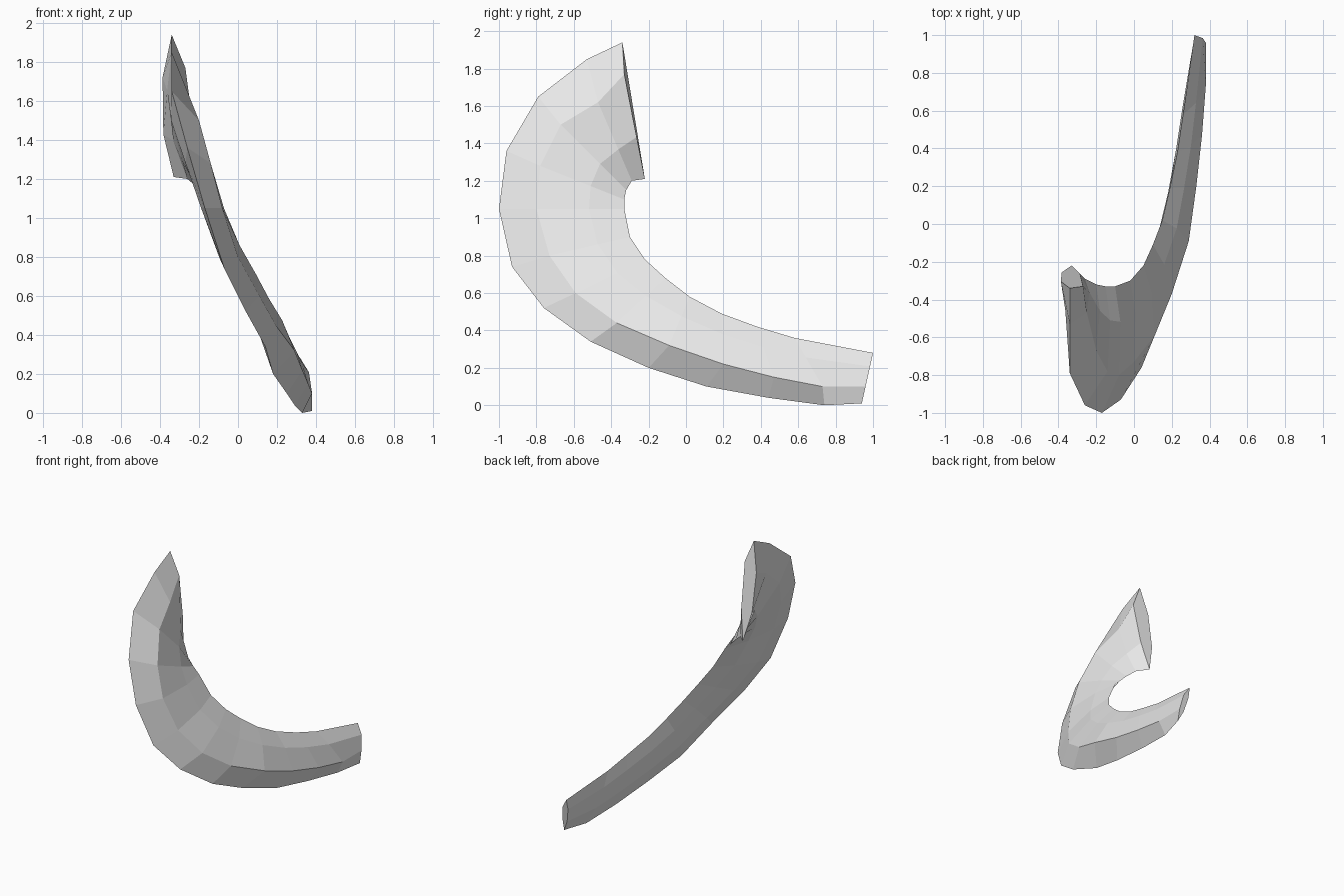
import bpy
import bmesh
from mathutils import Vector

default_cube = bpy.data.objects.get("Cube")
if default_cube:
    bpy.data.objects.remove(default_cube, do_unlink=True)


def make_material(name, color):
    material = bpy.data.materials.new(name)
    material.use_nodes = True
    material.diffuse_color = color
    shader = next(n for n in material.node_tree.nodes if n.type == "BSDF_PRINCIPLED")
    shader.inputs["Base Color"].default_value = color
    return material


def points(rows):
    return [Vector(row) for row in rows]


# Three guide rails, running from the raised tip down to the low end
outer_edge = points([
    (-.34, -.34, 1.94), (-.34, -.53, 1.85), (-.34, -.79, 1.65), (-.26, -.96, 1.36),
    (-.17, -1, 1.05), (-.07, -.93, .74), (.04, -.76, .52), (.14, -.51, .34),
    (.18, -.2, .2), (.25, .11, .1), (.29, .44, .04), (.33, .74, 0), (.38, .94, .01)])
side_crease = points([
    (-.27, -.33, 1.77), (-.25, -.47, 1.62), (-.2, -.67, 1.5), (-.14, -.78, 1.28),
    (-.08, -.8, 1.05), (0, -.73, .8), (.11, -.59, .6), (.2, -.37, .44),
    (.29, -.09, .32), (.33, .2, .22), (.36, .47, .15), (.38, .73, .1), (.38, .96, .1)])
inner_edge = points([
    (-.33, -.22, 1.21), (-.26, -.29, 1.2), (-.2, -.32, 1.15), (-.15, -.33, 1.1),
    (-.1, -.33, 1.05), (-.02, -.3, .9), (.05, -.22, .78), (.1, -.11, .68),
    (.15, .02, .58), (.19, .19, .49), (.23, .38, .42), (.26, .58, .36), (.32, 1, .28)])


def cross_section(index):
    """Six-sided section: outer edge, near side, inner edge, far side."""
    outer, crease, inner = outer_edge[index], side_crease[index], inner_edge[index]
    along = index / (len(outer_edge) - 1)
    bulge = Vector((.02, 0, 0))
    depth = Vector((.05 - .03 * along, 0, 0))
    shoulder = crease.lerp(inner, .6) + bulge
    far_inner = outer.lerp(inner, .7) - depth
    far_outer = outer.lerp(inner, .3) - depth
    return [outer, crease, shoulder, inner, far_inner, far_outer]


# Loft the curved blade through its sections and close both ends
bm = bmesh.new()
rings = [[bm.verts.new(p) for p in cross_section(i)] for i in range(len(outer_edge))]
for ring, following in zip(rings, rings[1:]):
    for i in range(len(ring)):
        j = (i + 1) % len(ring)
        bm.faces.new((ring[i], ring[j], following[j], following[i]))
bm.faces.new(rings[0])
bm.faces.new(rings[-1])
bmesh.ops.recalc_face_normals(bm, faces=bm.faces)

mesh = bpy.data.meshes.new("curved_blade")
bm.to_mesh(mesh)
bm.free()
mesh.materials.append(make_material("pale_grey", (.8, .8, .8, 1)))
blade = bpy.data.objects.new("curved_blade", mesh)
bpy.context.collection.objects.link(blade)
